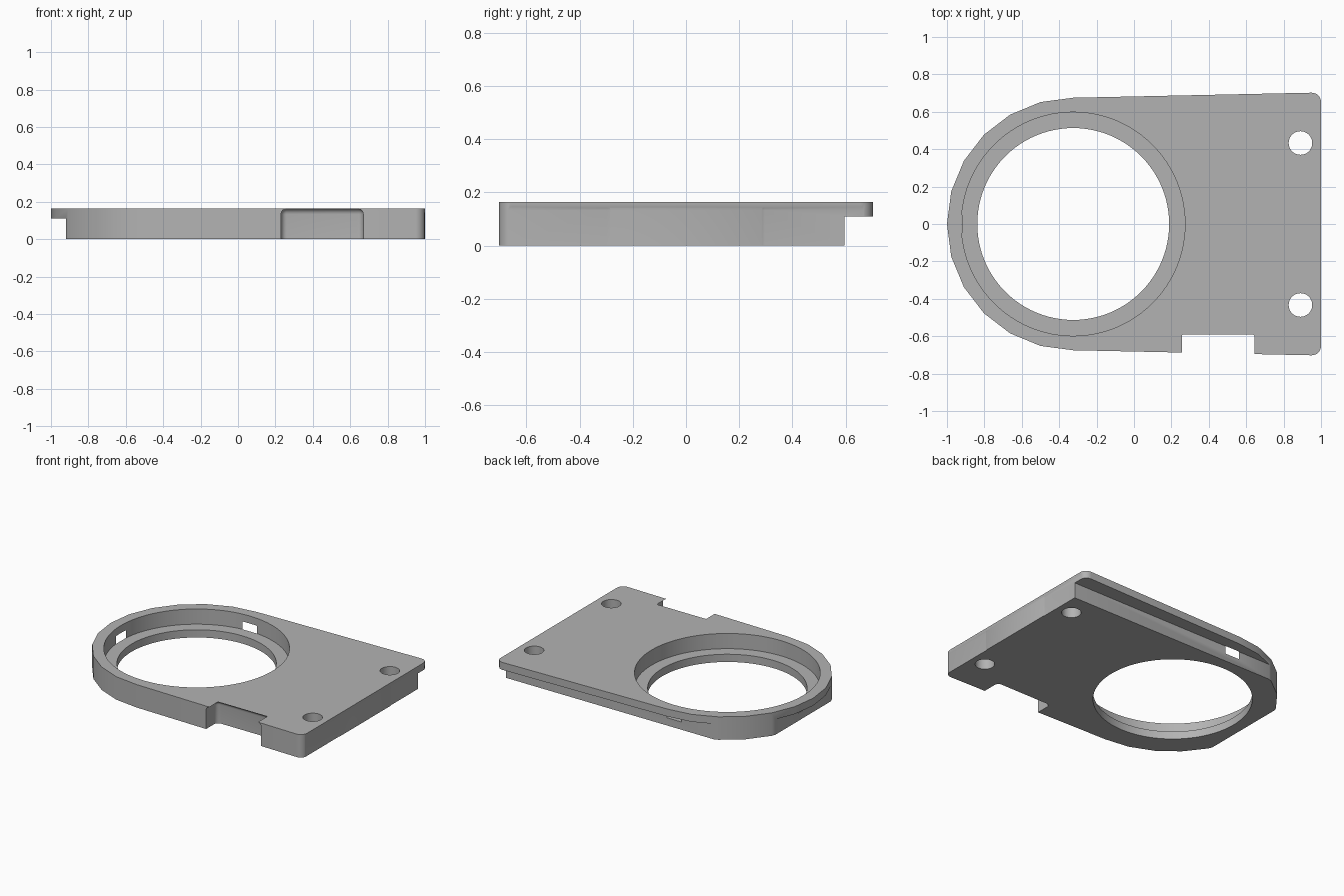
import bpy, bmesh, math
from mathutils import Matrix

old = bpy.data.objects.get("Cube")
if old:
    bpy.data.objects.remove(old, do_unlink=True)

TOP, LIP, FLOOR = 0.163, 0.11, 0.055     # plate top, underside of lip, seat floor
CX, R_OUT = -0.325, 0.675                # centre and radius of the round end
CLIP = 0.595                             # distance of the stepped walls from the centre

grey = bpy.data.materials.new("mid_grey")
grey.use_nodes = True
colour = (0.45, 0.45, 0.45, 1)
grey.diffuse_color = colour
grey.node_tree.nodes["Principled BSDF"].inputs["Base Color"].default_value = colour


def make(name, bm):
    bmesh.ops.recalc_face_normals(bm, faces=bm.faces)
    mesh = bpy.data.meshes.new(name)
    bm.to_mesh(mesh)
    bm.free()
    obj = bpy.data.objects.new(name, mesh)
    bpy.context.collection.objects.link(obj)
    mesh.materials.append(grey)
    return obj


def box(name, x, y, z, radius=0):
    bm = bmesh.new()
    size = [b - a for a, b in (x, y, z)]
    mid = [(a + b) / 2 for a, b in (x, y, z)]
    bmesh.ops.create_cube(bm, size=1, matrix=Matrix.Translation(mid) @ Matrix.Diagonal(size + [1]))
    if radius:
        bmesh.ops.bevel(bm, geom=bm.edges[:], offset=radius, segments=6,
                        profile=0.5, affect='EDGES')
    return make(name, bm)


def cylinder(name, x, y, radius, z0, z1, sides):
    bm = bmesh.new()
    bmesh.ops.create_cone(bm, cap_ends=True, segments=sides, radius1=radius, radius2=radius,
                          depth=z1 - z0, matrix=Matrix.Translation((x, y, (z0 + z1) / 2)))
    return make(name, bm)


# Plate outline: faceted round end, slightly flaring sides, small rounded corners
outline = []
for i in range(13):
    a = math.radians(90 + 15 * i)
    outline.append((CX + R_OUT * math.cos(a), R_OUT * math.sin(a)))
for sign, start in ((-1, -90), (1, 0)):
    for i in range(9):
        a = math.radians(start + 90 * i / 8)
        outline.append((0.95 + 0.05 * math.cos(a), sign * 0.652 + 0.05 * math.sin(a)))
bm = bmesh.new()
base = bm.faces.new([bm.verts.new((x, y, 0)) for x, y in outline])
up = bmesh.ops.extrude_face_region(bm, geom=[base])
bmesh.ops.translate(bm, vec=(0, 0, TOP), verts=[v for v in up["geom"] if isinstance(v, bmesh.types.BMVert)])
plate = make("mounting_plate", bm)

cutters = [
    # Steps under the lip at the back and the round end
    box("back_step_cutter", (-2, 2), (CLIP, 2), (-1, LIP)),
    box("end_step_cutter", (-2, CX - CLIP), (-2, 2), (-1, LIP)),
    # Round seat and its through opening
    cylinder("seat_cutter", CX, 0, 0.598, FLOOR, 1, 96),
    cylinder("opening_cutter", CX, 0, 0.513, -1, 1, 96),
    # Rounded notch in the front edge
    box("notch_cutter", (0.23, 0.67), (-1, -0.565), (-0.3, TOP + 0.0006), 0.031),
]
for side in (-1, 1):
    # Screw holes and shallow rounded pockets on the straight end
    cylinder_y = side * 0.433
    cutters.append(cylinder("screw_hole_cutter", 0.89, cylinder_y, 0.063, -1, 1, 48))
    cutters.append(box("pocket_cutter", (0.997, 1.4),
                       (side * 0.485 - 0.22, side * 0.485 + 0.22),
                       (-0.3, TOP + 0.0006), 0.031))

bpy.ops.object.select_all(action='DESELECT')
plate.select_set(True)
bpy.context.view_layer.objects.active = plate
for cutter in cutters:
    cutter.hide_render = True
    mod = plate.modifiers.new("cut", 'BOOLEAN')
    mod.operation = 'DIFFERENCE'
    mod.solver = 'EXACT'
    mod.object = cutter
    bpy.ops.object.modifier_apply(modifier=mod.name)
    bpy.data.objects.remove(cutter, do_unlink=True)

bpy.ops.object.shade_smooth_by_angle(angle=math.radians(30))
